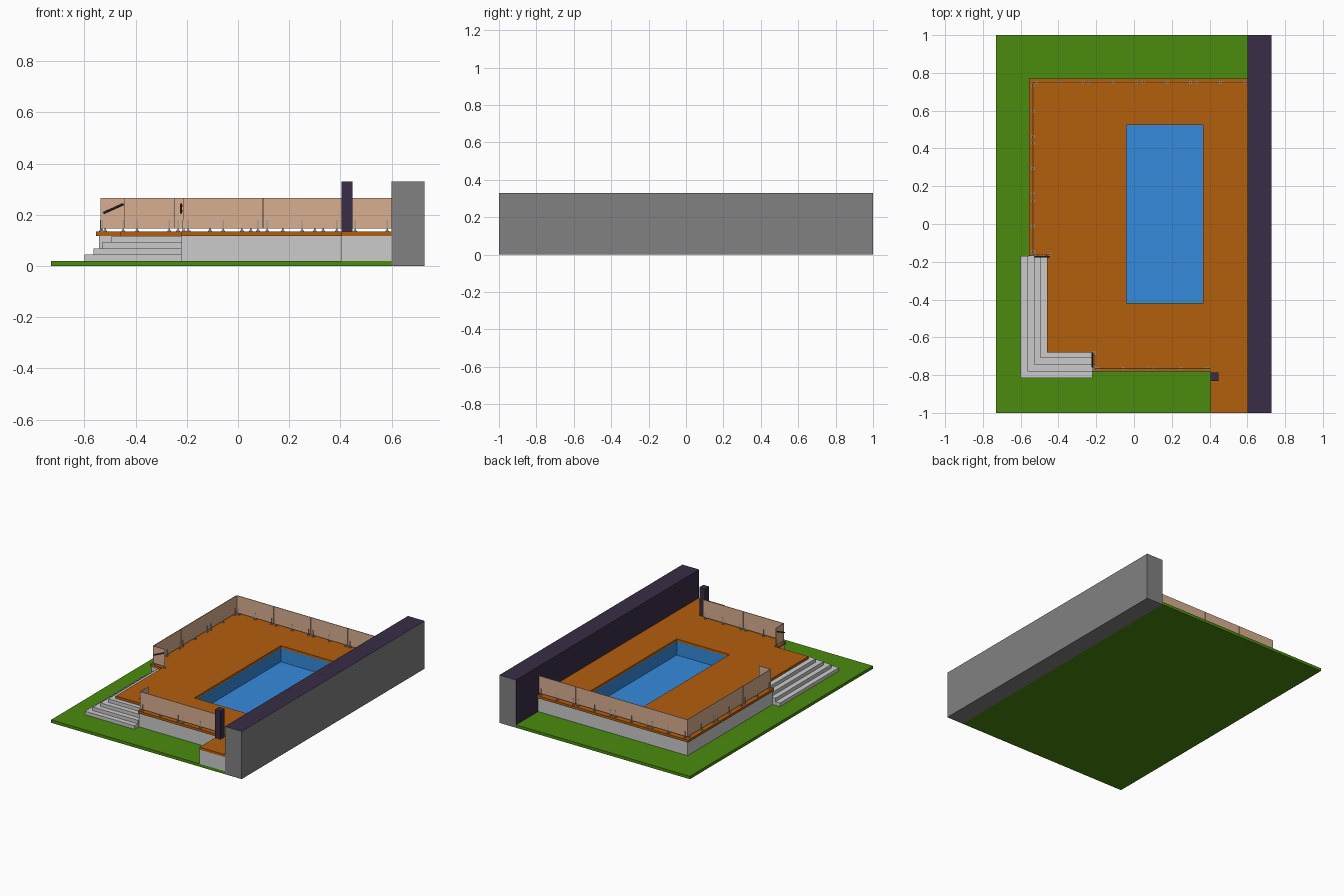
import bpy, bmesh
from mathutils import Vector

if "Cube" in bpy.data.objects:
    bpy.data.objects.remove(bpy.data.objects["Cube"])


def material(name, r, g, b):
    m = bpy.data.materials.new(name)
    m.diffuse_color = (r, g, b, 1)
    m.use_nodes = True
    m.node_tree.nodes["Principled BSDF"].inputs["Base Color"].default_value = m.diffuse_color
    return m


GREEN = material("grass", 0.07, 0.26, 0.004)
ORANGE = material("decking", 0.45, 0.115, 0.004)
BLUE = material("pool_blue", 0.036, 0.26, 0.72)
PURPLE = material("dark_paint", 0.042, 0.026, 0.063)
GLASS = material("tinted_glass", 0.69, 0.43, 0.28)
STEEL = material("steel", 0.35, 0.35, 0.35)
DARK = material("dark_metal", 0.05, 0.045, 0.045)


def finish(name, bm, mat=None):
    bmesh.ops.recalc_face_normals(bm, faces=bm.faces)
    me = bpy.data.meshes.new(name)
    bm.to_mesh(me)
    bm.free()
    ob = bpy.data.objects.new(name, me)
    bpy.context.collection.objects.link(ob)
    if mat:
        me.materials.append(mat)
    return ob


def add_box(bm, lo, hi):
    v = bmesh.ops.create_cube(bm, size=1)["verts"]
    for p in v:
        p.co = [(a + b) / 2 + c * (b - a) for a, b, c in zip(lo, hi, p.co)]


def box(name, lo, hi, mat=None):
    bm = bmesh.new()
    add_box(bm, lo, hi)
    return finish(name, bm, mat)


def slab(name, outline, z0, z1, mat=None, hole=None):
    """Extruded outline with an optional inner hole."""
    bm = bmesh.new()
    edges = []
    for loop in [outline] + ([hole] if hole else []):
        vs = [bm.verts.new((x, y, z0)) for x, y in loop]
        edges += [bm.edges.new((vs[i - 1], vs[i])) for i in range(len(vs))]
    bmesh.ops.triangle_fill(bm, edges=edges, use_beauty=True)
    bmesh.ops.dissolve_limit(bm, angle_limit=0.01, verts=bm.verts, edges=bm.edges)
    ext = bmesh.ops.extrude_face_region(bm, geom=bm.faces[:], use_keep_orig=True)
    for g in ext["geom"]:
        if isinstance(g, bmesh.types.BMVert):
            g.co.z = z1
    return finish(name, bm, mat)


# Lawn and boundary wall (painted on top and on the pool side)
box("lawn", (-0.73, -1, 0), (0.60, 1, 0.02), GREEN)
wall = box("boundary_wall", (0.60, -1, 0), (0.728, 1, 0.33))
wall.data.materials.append(material("wall_grey", 0.22, 0.22, 0.22))
wall.data.materials.append(PURPLE)
for f in wall.data.polygons:
    f.material_index = 1 if f.normal.z > 0.5 or f.normal.x < -0.5 else 0

# Deck on its grey base, both open at the pool
PX0, PX1, PY0, PY1 = -0.04, 0.365, -0.42, 0.525
pool = [(PX0, PY0), (PX1, PY0), (PX1, PY1), (PX0, PY1)]


def footprint(i):
    return [(-0.555 + i, 0.77 - i), (-0.555 + i, -0.17), (-0.46, -0.17),
            (-0.46, -0.68), (-0.22, -0.68), (-0.22, -0.78 + i),
            (0.405, -0.78 + i), (0.405, -1), (0.60, -1), (0.60, 0.77 - i)]


slab("deck_base", footprint(0.012), 0.02, 0.118, hole=pool)
slab("deck", footprint(0), 0.118, 0.135, ORANGE, hole=pool)

# Pool lining: open-topped box
bm = bmesh.new()
e = 0.001
add_box(bm, (PX0 + e, PY0 + e, 0.024), (PX1 - e, PY1 - e, 0.118))
bmesh.ops.delete(bm, geom=[f for f in bm.faces if f.calc_center_median().z > 0.11],
                 context="FACES_ONLY")
lining = finish("pool_lining", bm, BLUE)
lining.data.flip_normals()

# Corner steps, each an L around the deck corner
for i in range(4):
    x, y = -0.60 + 0.035 * i, -0.815 + 0.035 * i
    slab(f"step_{i + 1}", [(x, -0.17), (x, y), (-0.22, y), (-0.22, -0.68),
                           (-0.46, -0.68), (-0.46, -0.17)],
         0.02 + 0.0245 * i, 0.02 + 0.0245 * (i + 1))

# Gate pillar
box("gate_pillar", (0.405, -0.83, 0.135), (0.448, -0.785, 0.33), PURPLE)


# Glass fence: runs of panels held by small clamps
def fence(name, a, b, panels, clamps):
    a, b = Vector(a), Vector(b)
    d = (b - a) / panels
    u = d.normalized()
    w = Vector((abs(u.y), abs(u.x)))
    u = Vector((abs(u.x), abs(u.y)))
    glass, steel = bmesh.new(), bmesh.new()

    def piece(bm, p, q, half, grow, z0, z1):
        lo = Vector((min(p.x, q.x), min(p.y, q.y))) - w * half - u * grow
        hi = Vector((max(p.x, q.x), max(p.y, q.y))) + w * half + u * grow
        add_box(bm, (*lo, z0), (*hi, z1))

    for i in range(panels):
        p = a + d * i
        piece(glass, p, p + d, 0.002, -0.001, 0.146, 0.265)
        for k in range(clamps):
            c = p + d * (0.06 + 0.88 * k / (clamps - 1))
            piece(steel, c, c, 0.004, 0.003, 0.135, 0.18)
            piece(steel, c, c, 0.007, 0.007, 0.135, 0.139)
    finish(name + "_glass", glass, GLASS)
    finish(name + "_clamps", steel, STEEL)


fence("back_fence", (-0.535, 0.75), (0.60, 0.75), 4, 3)
fence("left_fence", (-0.535, 0.75), (-0.535, -0.163), 3, 3)
fence("left_return", (-0.535, -0.163), (-0.443, -0.163), 1, 2)
fence("front_fence", (-0.212, -0.765), (0.405, -0.765), 2, 3)
fence("front_return", (-0.212, -0.765), (-0.212, -0.678), 1, 2)


# Sloping handrails beside the steps
def handrail(name, a, b, side):
    bm = bmesh.new()
    a, b, side = Vector(a), Vector(b), Vector(side)
    d = b - a
    m = d.to_track_quat("Z", "Y").to_matrix().to_4x4()
    m.translation = (a + b) / 2
    bmesh.ops.create_cone(bm, cap_ends=True, segments=8, radius1=0.004,
                          radius2=0.004, depth=d.length, matrix=m)
    for t in (0.2, 0.8):
        c = a + d * t
        pts = (c, c + side)
        add_box(bm, [min(v) - 0.002 for v in zip(*pts)],
                [max(v) + 0.002 for v in zip(*pts)])
    finish(name, bm, DARK)


handrail("left_handrail", (-0.525, -0.174, 0.207), (-0.447, -0.174, 0.242), (0, 0.01, 0))
handrail("front_handrail", (-0.222, -0.757, 0.207), (-0.222, -0.682, 0.242), (0.01, 0, 0))
